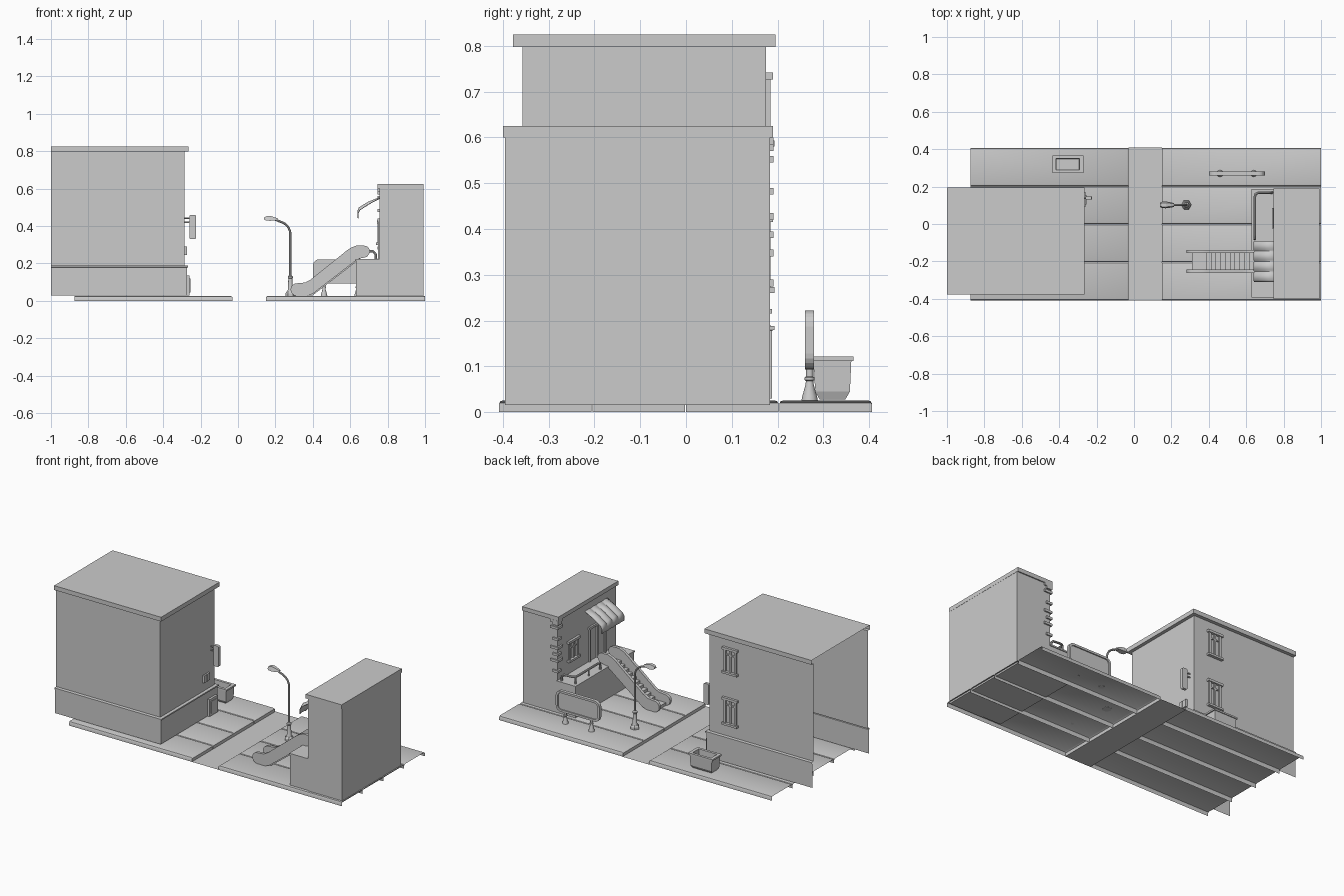
import bpy, bmesh, math
from mathutils import Vector

if "Cube" in bpy.data.objects:
    bpy.data.objects.remove(bpy.data.objects["Cube"])


def mesh(name, verts, faces, smooth=False):
    me = bpy.data.meshes.new(name)
    me.from_pydata(verts, [], faces)
    bm = bmesh.new()
    bm.from_mesh(me)
    bmesh.ops.recalc_face_normals(bm, faces=bm.faces)
    bm.to_mesh(me)
    bm.free()
    ob = bpy.data.objects.new(name, me)
    bpy.context.collection.objects.link(ob)
    if smooth:
        bpy.context.view_layer.objects.active = ob
        ob.select_set(True)
        bpy.ops.object.shade_smooth_by_angle(angle=math.radians(40))
        ob.select_set(False)
    return ob


def box(name, x0, x1, y0, y1, z0, z1):
    v = [(x, y, z) for x in (x0, x1) for y in (y0, y1) for z in (z0, z1)]
    return mesh(name, v, [(0, 1, 3, 2), (4, 6, 7, 5), (0, 4, 5, 1), (2, 3, 7, 6), (0, 2, 6, 4), (1, 5, 7, 3)])


def loft(name, rings, closed=True, cap0=True, cap1=True, smooth=False):
    n = len(rings[0])
    v = [p for r in rings for p in r]
    f = []
    for i in range(len(rings) - 1):
        for j in range(n if closed else n - 1):
            k = (j + 1) % n
            f.append((i * n + j, i * n + k, (i + 1) * n + k, (i + 1) * n + j))
    if cap0:
        f.append(tuple(range(n)))
    if cap1:
        f.append(tuple(range(len(v) - n, len(v))))
    return mesh(name, v, f, smooth)


def side_profile(name, pts, y0, y1, smooth=False):
    return loft(name, [[(x, y, z) for x, z in pts] for y in (y0, y1)], smooth=smooth)


def turned(name, cx, cy, prof, n=12):
    return loft(name, [[(cx + r * math.cos(2 * math.pi * j / n), cy + r * math.sin(2 * math.pi * j / n), z)
                        for j in range(n)] for r, z in prof], smooth=n > 8)


def tube(name, pts, r, n=8):
    rings = []
    for i, p in enumerate(pts):
        p = Vector(p)
        d = (Vector(pts[min(i + 1, len(pts) - 1)]) - Vector(pts[max(i - 1, 0)])).normalized()
        a = d.orthogonal() if not rings else (u - d * u.dot(d))
        u = a.normalized()
        w = d.cross(u)
        rings.append([tuple(p + r * (math.cos(t) * u + math.sin(t) * w))
                      for t in [2 * math.pi * j / n for j in range(n)]])
    return loft(name, rings, smooth=True)


def arc(cx, cz, r, a0, a1, n=8):
    return [(cx + r * math.cos(math.radians(a0 + (a1 - a0) * i / n)),
             cz + r * math.sin(math.radians(a0 + (a1 - a0) * i / n))) for i in range(n + 1)]


def rounded(x0, x1, z0, z1, r):
    return (arc(x1 - r, z1 - r, r, 0, 90, 5) + arc(x0 + r, z1 - r, r, 90, 180, 5)
            + arc(x0 + r, z0 + r, r, 180, 270, 5) + arc(x1 - r, z0 + r, r, 270, 360, 5))


def window(name, mapper, w, z0, z1):
    # mapper(along0, along1, out, z0, z1) places a box on the wall
    parts = [("lintel", -w * .55, w * .55, .015, z1 - .015, z1), ("sill", -w * .55, w * .55, .018, z0, z0 + .013),
             ("left_jamb", -w * .45, -w * .3, .01, z0, z1), ("right_jamb", w * .3, w * .45, .01, z0, z1),
             ("mullion", -w * .06, w * .06, .007, z0, z1),
             ("crossbar", -w * .35, w * .35, .007, z1 - .05, z1 - .042)]
    for p, a, b, o, c, d in parts:
        mapper(name + "_" + p, a, b, o, c, d)


# road and pavement strips, open underneath
mesh("road", [(-.03, -.41, .001), (.15, -.41, .001), (.15, .41, .001), (-.03, .41, .001)], [(0, 1, 2, 3)])
for side, xa, xb in (("left", -.03, -.875), ("right", .15, 1.0)):
    s = 1 if xb > xa else -1
    for i in range(4):
        y0, y1 = -.408 + .204 * i, -.408 + .204 * (i + 1) - .002
        sec = [(y0, 0), (y0, .019), (y0 + .003, .024), (y0 + .01, .026),
               (y1 - .01, .026), (y1 - .003, .024), (y1, .019), (y1, 0)]
        rings = [[(xa, y, min(z, .02)) for y, z in sec], [(xa + s * .008, y, z) for y, z in sec],
                 [(xb, y, z) for y, z in sec]]
        loft(f"{side}_pavement_{i}", rings, closed=False, cap1=False, smooth=True)

# left building, open at its far end
X, Y0, Y1 = -.285, -.357, .175
shell = [(.013, .03), (.013, .178), (.018, .18), (.018, .188), (0, .19), (0, .798), (.021, .798), (.021, .825)]
loft("left_building", [[(-1, Y0 - o, z), (X + o, Y0 - o, z), (X + o, Y1 + o, z), (-1, Y1 + o, z)]
                       for o, z in shell], closed=False, cap0=False)
for n, z0, z1 in (("upper", .58, .742), ("lower", .26, .43)):
    window(n + "_window", lambda nm, a, b, o, c, d: box(nm, -.43 + a, -.43 + b, Y1 - .003, Y1 + o, c, d), .095, z0, z1)

# door, wall boxes and hanging sign
box("street_door", X, -.258, .09, .17, .03, .135)
box("door_panel", -.26, -.255, .105, .155, .045, .12)
for y in (.06, .09):
    box("wall_box", X, -.274, y, y + .026, .245, .29)
side_profile("hanging_sign", rounded(-.26, -.225, .33, .46, .008), .13, .148)
for z in (.42, .442):
    tube("sign_bracket", [(X, .139, z), (-.25, .139, z)], .004)

# right building and raised platform
box("right_building", .757, .992, -.395, .183, .016, .602)
box("right_cornice", .745, .993, -.4, .19, .6, .625)
box("platform", .632, .76, -.39, .183, .016, .218)
box("platform_trim", .628, .76, -.394, .188, .216, .225)
for i, z in enumerate((.275, .34, .38, .42, .475, .545, .57, .585)):
    box(f"corner_brick_{i}", .747, .785 + .015 * (i % 2), .155 - .015 * (i % 2), .191, z, z + .015)
window("shop_window", lambda nm, a, b, o, c, d: box(nm, .757 - o, .76, .03 + a, .03 + b, c, d), .1, .3, .43)
for y in (-.28, -.205, -.13):
    box("door_post", .748, .76, y - .006, y + .006, .225, .43)
box("door_head", .746, .76, -.29, -.12, .425, .44)

# striped awning with curved bays
bays, per, w = 4, 6, .055
rows = []
for x, z, amp in ((.757, .55, .004), (.70, .52, .01), (.65, .487, .012), (.641, .47, .008), (.641, .44, .004)):
    rows.append([(x - .4 * amp * math.sin(math.pi * (j % per) / per), -.31 + w * j / per,
                  z + amp * math.sin(math.pi * (j % per) / per)) for j in range(bays * per + 1)])
awning = loft("awning", rows, closed=False, cap0=False, cap1=False, smooth=True)
m = awning.modifiers.new("thickness", "SOLIDIFY")
m.thickness = .004

# platform guard rail
rail = ([(.738, .168, .222), (.735, .168, .25), (.722, .168, .265), (.665, .168, .268), (.65, .16, .268),
         (.646, .145, .268), (.646, -.06, .268), (.646, -.076, .262), (.646, -.08, .25), (.646, -.08, .22)])
tube("guard_rail", rail, .007)
for y in (.03, .16):
    tube("guard_post", [(.648, y, .22), (.648, y, .268)], .005)

# escalator: two balustrades and a stepped run
bal = ([(.37, .026), (.40, .038), (.62, .208), (.645, .225), (.69, .235)] + arc(.675, .265, .03, -45, 90, 6)
       + [(.635, .296), (.605, .285), (.58, .268), (.39, .115), (.36, .098)]
       + arc(.315, .06, .034, 90, 270, 8))
for n, y in (("front", -.262), ("back", -.156)):
    side_profile(n + "_balustrade", bal, y, y + .018, smooth=True)
st = [(.31, .026), (.31, .045), (.385, .045)]
for i in range(10):
    st += [(.385 + .0255 * i, .045 + .018 * (i + 1)), (.385 + .0255 * (i + 1), .045 + .018 * (i + 1))]
st += [(.68, .225), (.64, .215), (.40, .03)]
side_profile("escalator_steps", st, -.245, -.155)

# street lamp
turned("lamp_base", .28, .102, [(.027, .025), (.027, .04), (.02, .05)], 6)
turned("lamp_lower_pole", .28, .102, [(.02, .04), (.013, .06), (.011, .12), (.014, .123), (.014, .13), (.008, .135)])
tube("lamp_pole", [(.28, .102, .12), (.28, .102, .34)] +
     [(x, .102, z) for x, z in arc(.21, .355, .07, 8, 75, 7)] + [(.20, .102, .434)], .006)
head = [(.215, .009, .433, .44), (.20, .014, .43, .446), (.17, .018, .428, .455), (.15, .017, .43, .452), (.14, .012, .434, .445)]
loft("lamp_head", [[(x, .102 - h, a), (x, .102 + h, a), (x, .102 + h * .6, b), (x, .102 - h * .6, b)]
                   for x, h, a, b in head])

# rounded billboard on two turned legs
out, inn = rounded(.40, .70, .093, .222, .035), rounded(.413, .687, .106, .209, .024)
loft("billboard", [[(x, y, z) for x, z in p] for p, y in
                   ((inn, .267), (inn, .26), (out, .26), (out, .28), (inn, .28), (inn, .273))], smooth=False)
for x in (.46, .64):
    turned("billboard_leg", x, .27, [(.018, .025), (.016, .035), (.009, .06), (.008, .068), (.011, .07),
                                     (.011, .076), (.008, .078), (.008, .1)])


# open skip: tapered body, rim and hollow inside
def rect(hx, hy, z):
    return [(-.354 + sx * hx, .32 + sy * hy, z) for sx, sy in ((-1, -1), (1, -1), (1, 1), (-1, 1))]


loft("skip", [rect(a, b, z) for a, b, z in ((.066, .028, .028), (.073, .038, .045), (.076, .041, .112), (.083, .046, .112),
                                            (.083, .046, .122), (.063, .03, .122), (.06, .028, .05))])
